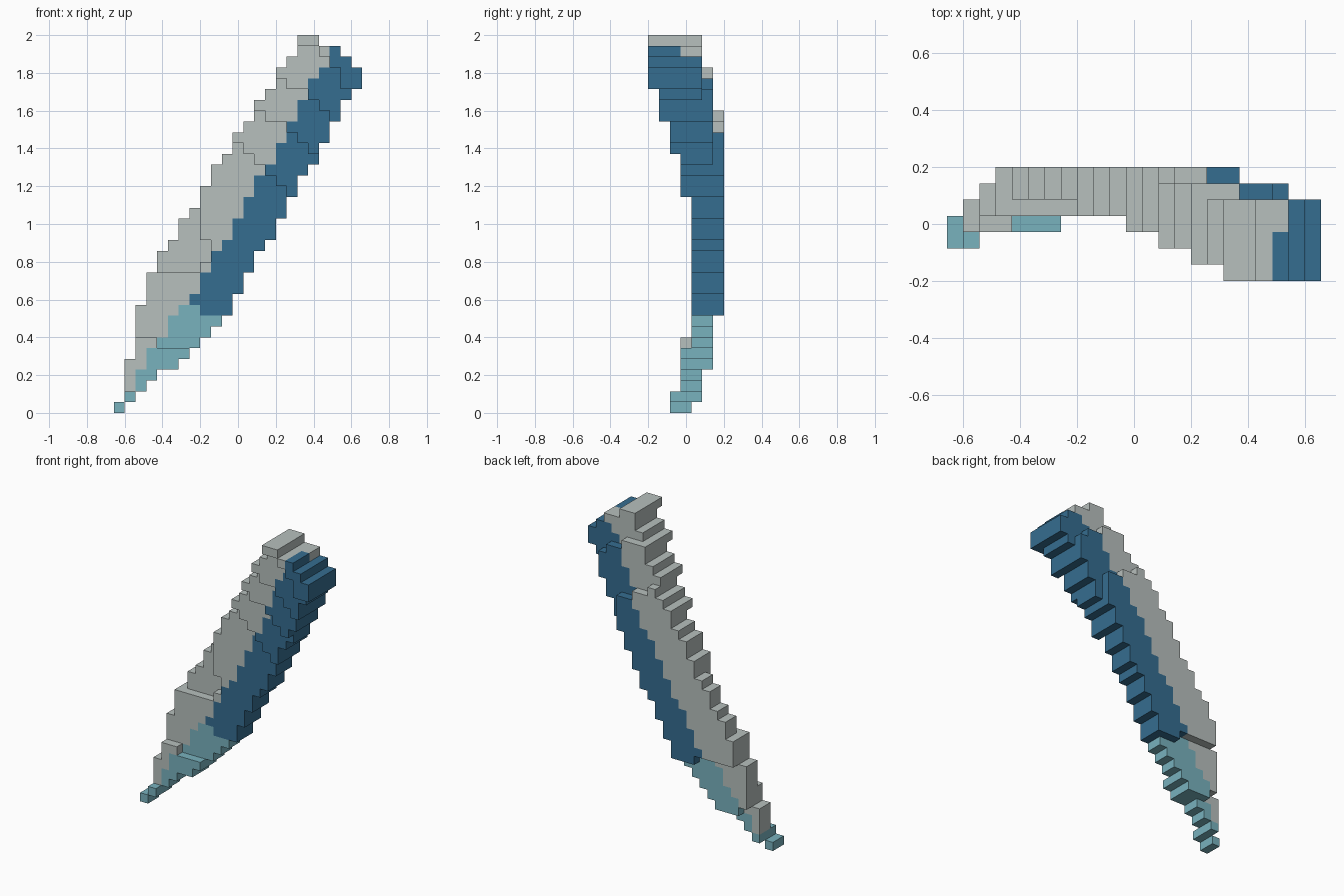
import bpy
import bmesh
from mathutils import Vector

default = bpy.data.objects.get("Cube")
if default:
    bpy.data.objects.remove(default, do_unlink=True)

COLUMNS, LAYERS, ROWS = 23, 7, 35
UNIT = 2 / ROWS

# Rows where each outline of the blade steps one block sideways
SPINE_STEPS = (1, 5, 10, 13, 15, 16, 18, 19, 21, 23, 24, 26, 27, 29, 30, 32, 33)
EDGE_STEPS = (0, 1, 2, 3, 4, 4, 5, 6, 7, 8, 9, 11, 13, 15, 16, 18, 20, 22, 23, 25, 27, 29, 30)
TIP_TRIM = (32, 33, 34, 34)


def steps_passed(steps, row):
    return sum(row >= step for step in steps)


def front_layer(col, row):
    """First layer of the curved blade at this column and row."""
    if row >= 52 - col - (col == 17) - (col > 20):
        return 0
    if row >= 47 - col - (col < 17):
        return 1
    if row >= 41 - col + (col > 14):
        return 2
    if row >= 36 - col:
        return 3
    if row < 2:
        return 2
    if row < 6 or (row == 6 and col < 4):
        return 3
    # Shallow recess beside the spine
    if row >= 13 and (col < 8 or (col == 8 and row in (14, 15))):
        return 5
    return 4


def back_layer(col, row):
    """Layer just behind the blade at this column and row."""
    if row < 2:
        return 4 + row
    if row < 4 or (row == 4 and col < 3):
        return 5
    if row < 9 or (row == 9 and col < 8):
        return 6
    if col > 20 or row >= 40 - col // 2:
        return 5
    if col > 17 or row >= 34 - col // 2:
        return 6
    return 7


def colour_index(col, layer, row):
    """0 spine, 1 cutting edge, 2 lower point."""
    if row < 2:
        return 2
    if row < 10:
        if row == 9 and col >= 8:
            return 1
        return 2 if col >= 1.3 + (row - 2) * 0.55 else 0
    if row == 34 or (row == 33 and layer > 2):
        return 0
    return 1 if col >= 6.6 + (row - 10) * 0.57 else 0


def make_material(name, colour):
    mat = bpy.data.materials.new(name)
    mat.use_nodes = True
    mat.diffuse_color = (*colour, 1)
    mat.node_tree.nodes["Principled BSDF"].inputs["Base Color"].default_value = (*colour, 1)
    return mat


# Blocks filled by the blade
blocks = set()
for row in range(ROWS):
    start = steps_passed(SPINE_STEPS, row)
    stop = steps_passed(EDGE_STEPS, row) - steps_passed(TIP_TRIM, row)
    for col in range(start, stop):
        for layer in range(front_layer(col, row), back_layer(col, row)):
            blocks.add((col, layer, row))

# Outer skin of the blocks
bm = bmesh.new()
origin = Vector((COLUMNS / 2, LAYERS / 2, 0))
for block in sorted(blocks):
    for axis in range(3):
        for side in (0, 1):
            neighbour = list(block)
            neighbour[axis] += 2 * side - 1
            if tuple(neighbour) in blocks:
                continue
            u, v = (axis + 1) % 3, (axis + 2) % 3
            corners = []
            for du, dv in ((0, 0), (1, 0), (1, 1), (0, 1)):
                corner = Vector(block)
                corner[axis] += side
                corner[u] += du
                corner[v] += dv
                corners.append(bm.verts.new((corner - origin) * UNIT))
            face = bm.faces.new(corners if side else corners[::-1])
            face.material_index = colour_index(*block)

# Weld the skin and merge flat areas of one colour
bmesh.ops.remove_doubles(bm, verts=bm.verts[:], dist=UNIT / 10)
bmesh.ops.dissolve_limit(bm, angle_limit=0.01, verts=bm.verts[:], edges=bm.edges[:],
                         delimit={'MATERIAL'})
mesh = bpy.data.meshes.new("curved_blade")
bm.to_mesh(mesh)
bm.free()

for name, colour in (("pale grey", (0.475, 0.525, 0.51)),
                     ("deep blue", (0.036, 0.153, 0.28)),
                     ("light teal", (0.19, 0.445, 0.515))):
    mesh.materials.append(make_material(name, colour))
blade = bpy.data.objects.new("curved_blade", mesh)
bpy.context.collection.objects.link(blade)
